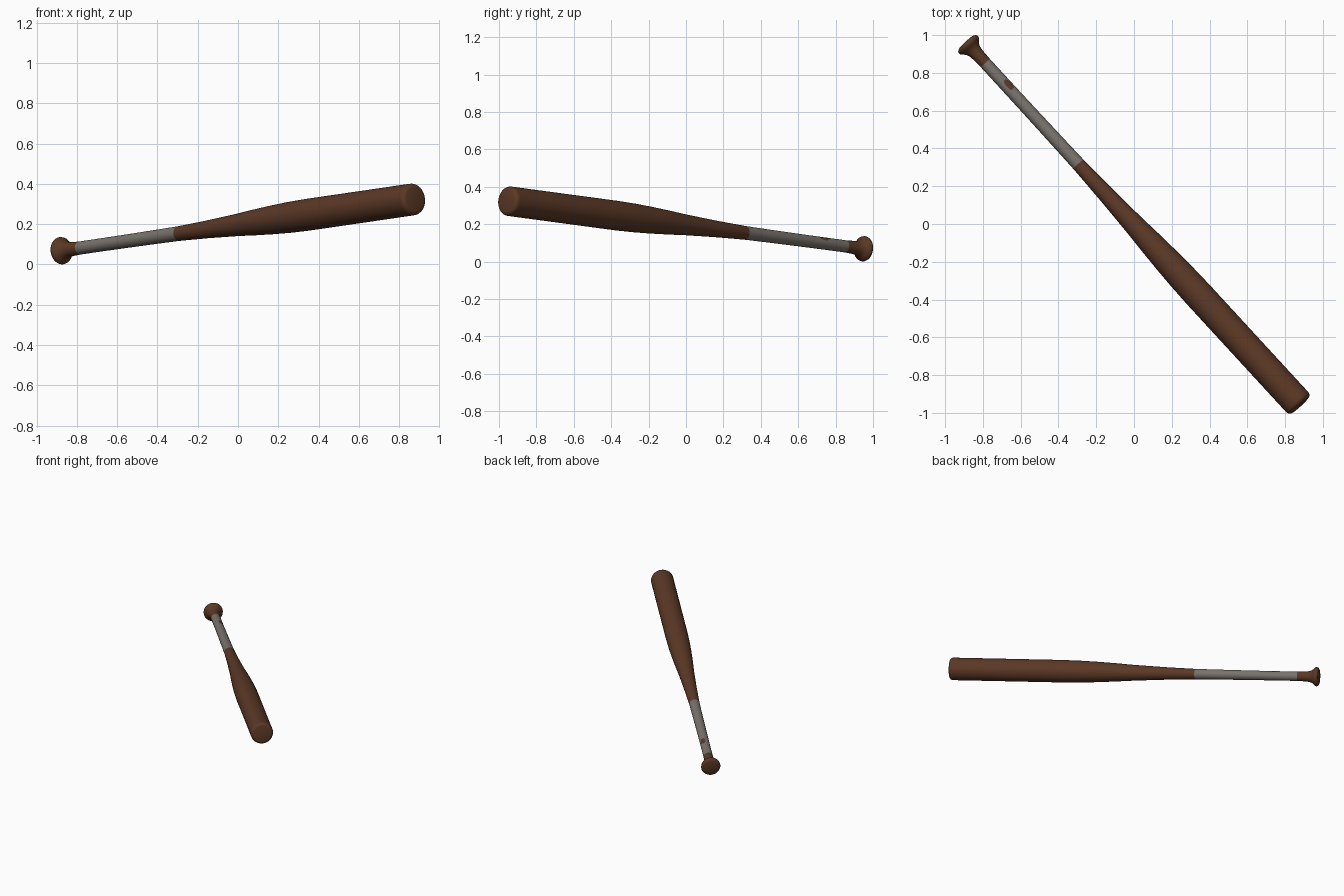
import bpy, bmesh, math
from mathutils import Vector

if "Cube" in bpy.data.objects:
    bpy.data.objects.remove(bpy.data.objects["Cube"])

# Axis of the bat: from the knob rim to the barrel rim
START = Vector((-0.88, 0.953, 0.068))
END = Vector((0.867, -0.946, 0.323))
L = (END - START).length
AXIS = (END - START).normalized()
UP = (Vector((0, 0, 1)) - AXIS * AXIS.z).normalized()
SIDE = UP.cross(AXIS)
if SIDE.x < 0:
    SIDE = -SIDE
SEG = 64


def material(name, rgb):
    m = bpy.data.materials.new(name)
    m.diffuse_color = (*rgb, 1)
    m.use_nodes = True
    m.node_tree.nodes["Principled BSDF"].inputs["Base Color"].default_value = m.diffuse_color
    return m


WOOD = material("brown wood", (0.105, 0.040, 0.019))
TAPE = material("grey grip tape", (0.19, 0.17, 0.15))


def lathe(name, profile, mats, cap_start=False, cap_end=False, rule=None):
    """Spin (distance, radius) pairs around the bat axis."""
    bm = bmesh.new()
    rings = []
    for s, r in profile:
        c = START + AXIS * s
        rings.append([bm.verts.new(c + (UP * math.cos(a) + SIDE * math.sin(a)) * r)
                      for a in (2 * math.pi * i / SEG for i in range(SEG))])
    for k in range(len(rings) - 1):
        for i in range(SEG):
            j = (i + 1) % SEG
            f = bm.faces.new((rings[k][i], rings[k][j], rings[k + 1][j], rings[k + 1][i]))
            if rule:
                f.material_index = rule((profile[k][0] + profile[k + 1][0]) / 2,
                                        2 * math.pi * (i + 0.5) / SEG)
    if cap_start:
        bm.faces.new(rings[0])
    if cap_end:
        bm.faces.new(rings[-1])
    bmesh.ops.recalc_face_normals(bm, faces=bm.faces)
    # open tubes: make sure the normals face outward
    f = next(f for f in bm.faces if len(f.verts) == 4)
    mid = f.calc_center_median() - START
    out = mid - AXIS * mid.dot(AXIS)
    if not (cap_start and cap_end) and f.normal.dot(out) < 0 and not cap_start:
        bmesh.ops.reverse_faces(bm, faces=bm.faces)
    me = bpy.data.meshes.new(name)
    bm.to_mesh(me)
    bm.free()
    ob = bpy.data.objects.new(name, me)
    bpy.context.collection.objects.link(ob)
    for m in mats:
        me.materials.append(m)
    bpy.ops.object.select_all(action='DESELECT')
    ob.select_set(True)
    bpy.context.view_layer.objects.active = ob
    bpy.ops.object.shade_smooth_by_angle(angle=math.radians(40))
    return ob


# Wooden body: knob, thin handle, flared barrel with a rounded end
body = [(-0.012, 0.052), (-0.005, 0.064), (0.004, 0.068), (0.014, 0.066),
        (0.024, 0.057), (0.036, 0.046), (0.055, 0.038), (0.08, 0.035),
        (0.14, 0.0325), (0.16, 0.030), (0.84, 0.033), (0.87, 0.0365),
        (1.08, 0.044), (1.30, 0.055), (1.43, 0.064), (1.56, 0.0715),
        (1.68, 0.0765), (1.81, 0.079), (L - 0.012, 0.079), (L, 0.0785),
        (L + 0.009, 0.075), (L + 0.016, 0.068), (L + 0.019, 0.058)]
lathe("wooden_body", body, [WOOD], True, True)


# Grip sleeve, with a small worn spot where the wood shows through
def worn(s, a):
    return 1 if ((s - 0.31) / 0.033) ** 2 + ((a - 0.5) / 0.58) ** 2 < 1 else 0


N = 80
grip = [(0.14 + 0.73 * i / N, 0.0325 + 0.004 * (i / N) ** 2) for i in range(N + 1)]
lathe("grip_sleeve", grip, [TAPE, WOOD], rule=worn)
